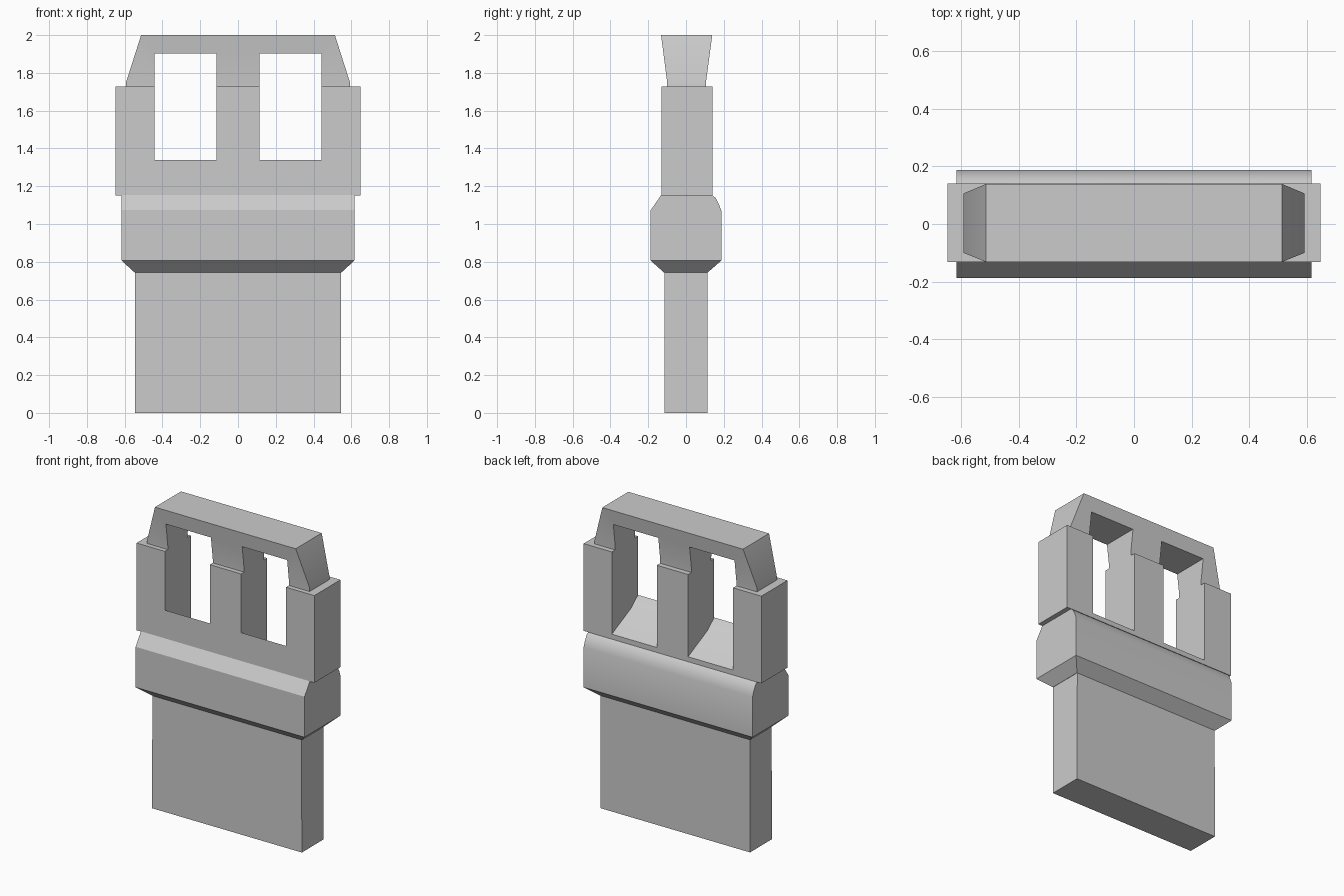
import bpy, bmesh
from math import radians

cube = bpy.data.objects.get("Cube")
if cube:
    bpy.data.objects.remove(cube, do_unlink=True)

grey = bpy.data.materials.new("plain grey")
grey.use_nodes = True
colour = (0.6, 0.6, 0.6, 1)
grey.diffuse_color = colour
grey.node_tree.nodes["Principled BSDF"].inputs["Base Color"].default_value = colour


def finish(name, bm):
    bmesh.ops.recalc_face_normals(bm, faces=bm.faces)
    mesh = bpy.data.meshes.new(name)
    bm.to_mesh(mesh)
    bm.free()
    mesh.materials.append(grey)
    obj = bpy.data.objects.new(name, mesh)
    bpy.context.collection.objects.link(obj)
    return obj


def bridge(bm, rings):
    """Skin a stack of vertex rings and cap both ends."""
    loops = [[bm.verts.new(p) for p in ring] for ring in rings]
    for a, b in zip(loops, loops[1:]):
        for i in range(len(a)):
            j = (i + 1) % len(a)
            bm.faces.new((a[i], a[j], b[j], b[i]))
    bm.faces.new(loops[0][::-1])
    bm.faces.new(loops[-1])


def stack(name, layers):
    """Rectangular layers given as (z, half width, front y, back y)."""
    bm = bmesh.new()
    bridge(bm, [[(-w, f, z), (w, f, z), (w, b, z), (-w, b, z)]
                for z, w, f, b in layers])
    return finish(name, bm)


def extrude_x(name, profile, x0, x1):
    """Extrude a (y, z) profile along x."""
    bm = bmesh.new()
    bridge(bm, [[(x, y, z) for y, z in profile] for x in (x0, x1)])
    return finish(name, bm)


# Lower body: plain blade and flared collar under the belt
blade = stack("blade", [(0, 0.546, -0.115, 0.113), (0.76, 0.544, -0.115, 0.113)])
collar = stack("collar", [(0.742, 0.546, -0.115, 0.113), (0.806, 0.616, -0.187, 0.187)])

# Belt with a flat front chamfer and a rounded back shoulder
belt = extrude_x("belt", [(-0.187, 0.806), (0.187, 0.806), (0.187, 1.07),
                          (0.174, 1.105), (0.157, 1.138), (0.135, 1.155),
                          (-0.13, 1.155), (-0.187, 1.073)], -0.616, 0.616)

# Upper slab and the flared handle
slab = stack("slab", [(1.152, 0.648, -0.131, 0.141), (1.727, 0.648, -0.131, 0.141)])
handle = stack("handle", [(1.70, 0.592, -0.1, 0.106), (1.752, 0.592, -0.1, 0.106),
                          (2.0, 0.513, -0.132, 0.139)])

# Two windows, with floors that slope down towards the back
window = [(-0.3, 1.34), (-0.131, 1.34), (-0.06, 1.28), (0.141, 1.185),
          (0.3, 1.185), (0.3, 1.902), (-0.3, 1.902)]
for side, x0, x1 in (("right", -0.442, -0.114), ("left", 0.114, 0.442)):
    cutter = extrude_x(side + "_window_cutter", window, x0, x1)
    for part in (slab, handle):
        mod = part.modifiers.new(side + " window", 'BOOLEAN')
        mod.operation = 'DIFFERENCE'
        mod.solver = 'EXACT'
        mod.object = cutter
        bpy.context.view_layer.objects.active = part
        bpy.ops.object.modifier_apply(modifier=mod.name)
    bpy.data.objects.remove(cutter, do_unlink=True)

# Smooth shading with sharp edges kept
bpy.ops.object.select_all(action='DESELECT')
for part in (blade, collar, belt, slab, handle):
    part.select_set(True)
bpy.context.view_layer.objects.active = belt
bpy.ops.object.shade_smooth_by_angle(angle=radians(30))
